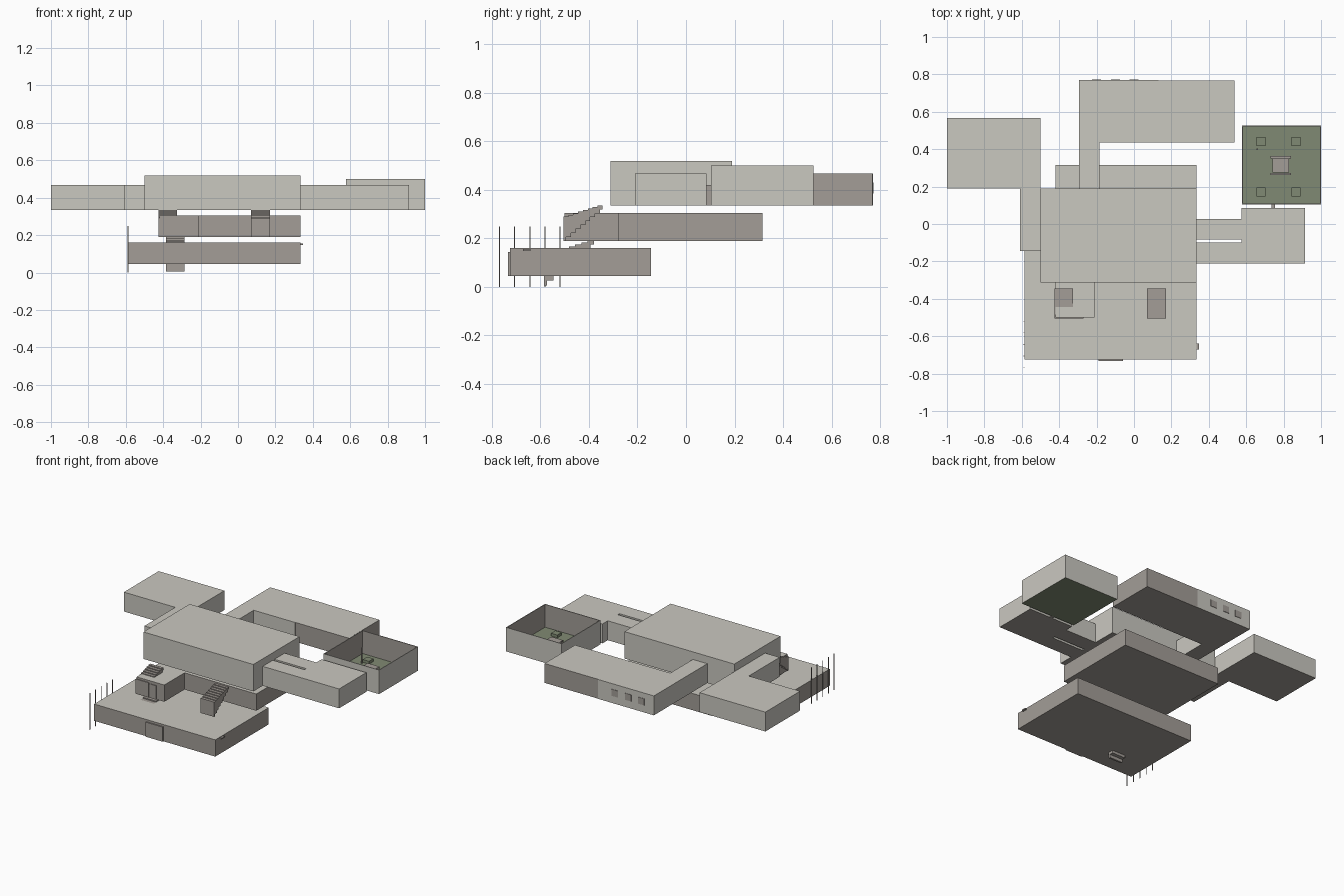
import bpy, bmesh, math

if "Cube" in bpy.data.objects:
    bpy.data.objects.remove(bpy.data.objects["Cube"])


def mat(name, rgb):
    lin = [((c / 255 + 0.055) / 1.055) ** 2.4 for c in rgb]
    m = bpy.data.materials.new(name)
    m.diffuse_color = (*lin, 1)
    m.use_nodes = True
    m.node_tree.nodes["Principled BSDF"].inputs["Base Color"].default_value = m.diffuse_color
    return m


LIGHT = mat("light_concrete", (202, 200, 192))
DARK = mat("dark_concrete", (163, 157, 151))
GREEN = mat("grass_green", (128, 138, 115))


def finish(name, bm, mats, rule=None):
    bmesh.ops.recalc_face_normals(bm, faces=bm.faces[:])
    bm.normal_update()
    for f in bm.faces:
        f.material_index = rule(f) if rule else 0
    me = bpy.data.meshes.new(name)
    bm.to_mesh(me)
    bm.free()
    for m in mats:
        me.materials.append(m)
    ob = bpy.data.objects.new(name, me)
    bpy.context.collection.objects.link(ob)
    return ob


def prism(name, pts, z0, z1, mats, rule=None):
    """Extrude a plan outline from z0 to z1."""
    bm = bmesh.new()
    base = bm.faces.new([bm.verts.new((x, y, z0)) for x, y in pts])
    ext = bmesh.ops.extrude_face_region(bm, geom=[base])
    for v in ext["geom"]:
        if isinstance(v, bmesh.types.BMVert):
            v.co.z = z1
    return finish(name, bm, mats, rule)


def box(name, x0, x1, y0, y1, z0, z1, mats, rule=None):
    pts = [(x0, y0), (x1, y0), (x1, y1), (x0, y1)]
    return prism(name, pts, z0, z1, mats, rule)


def light_roof(f):
    return 1 if f.normal.z > 0.5 else 0


def dark_base(f):
    return 1 if f.normal.z < -0.5 else 0


WALLED = [DARK, LIGHT]   # dark walls, light roof
PALE = [LIGHT, DARK]     # light walls and roof, dark underside

# Lower and middle storeys
box("lower_storey", -0.585, 0.335, -0.725, -0.145, 0.045, 0.16, WALLED, light_roof)
prism("middle_storey", [(-0.42, -0.5), (-0.21, -0.5), (-0.21, -0.28), (0.335, -0.28),
                        (0.335, 0.315), (-0.42, 0.315)], 0.19, 0.305, WALLED, light_roof)

# Upper storey hall and wings
Z0, Z1 = 0.335, 0.468
box("upper_hall", -0.5, 0.335, -0.312, 0.19, Z0, 0.52, PALE, dark_base)
prism("left_wing", [(-0.61, -0.145), (-0.5, -0.145), (-0.5, 0.567), (-1, 0.567),
                    (-1, 0.19), (-0.61, 0.19)], Z0, Z1, PALE, dark_base)
prism("back_wing", [(-0.295, 0.19), (-0.185, 0.19), (-0.185, 0.435), (0.13, 0.435),
                    (0.13, 0.77), (-0.295, 0.77)], Z0, Z1, PALE, dark_base)
box("back_wing_annex", 0.13, 0.537, 0.437, 0.768, Z0, Z1, WALLED, light_roof)
prism("right_wing", [(0.335, -0.21), (0.915, -0.21), (0.915, 0.085), (0.575, 0.085),
                     (0.575, 0.028), (0.335, 0.028), (0.335, -0.082), (0.575, -0.082),
                     (0.575, -0.1), (0.335, -0.1)], Z0, Z1, PALE, dark_base)

# Walled courtyard: open shell, dark inside, grass floor
CX, CY = 0.788, 0.315
bm = bmesh.new()
H = 0.211


def ring(h, z):
    return [bm.verts.new((CX + a * h, CY + b * h, z))
            for a, b in ((-1, -1), (1, -1), (1, 1), (-1, 1))]


rings = [ring(H, Z0), ring(H, 0.5), ring(H - 0.005, 0.5), ring(H - 0.005, Z0 + 0.008)]
for lo, hi in zip(rings, rings[1:]):
    for i in range(4):
        j = (i + 1) % 4
        bm.faces.new((lo[i], lo[j], hi[j], hi[i]))
bm.faces.new(rings[0])
bm.faces.new(rings[3])


def yard_rule(f):
    c = f.calc_center_median()
    if abs(f.normal.z) > 0.5:
        return 0 if c.z > 0.45 else 2
    outward = f.normal.x * (c.x - CX) + f.normal.y * (c.y - CY) > 0
    return 0 if outward else 1


finish("courtyard", bm, [LIGHT, DARK, GREEN], yard_rule)

# Courtyard planters, table, benches and lamp post
for sx, x in enumerate((0.68, 0.866)):
    for sy, y in enumerate((0.17, 0.44)):
        box(f"planter_{sx}{sy}", x - 0.024, x + 0.024, y - 0.024, y + 0.024,
            0.343, 0.362, [GREEN])
box("table", 0.74, 0.83, 0.275, 0.35, 0.343, 0.385, [DARK])
for i, y in enumerate((0.268, 0.357)):
    box(f"bench_{i}", 0.73, 0.84, y - 0.006, y + 0.006, 0.343, 0.362, [DARK])
box("lamp_post", 0.656, 0.664, 0.396, 0.404, 0.343, 0.45, [DARK])
box("courtyard_door", 0.735, 0.755, 0.085, 0.104, Z0, 0.42, [DARK])


# Stair flights: shallow treads above, stepped soffit below
def stair(name, x0, x1, y0, y1, z0, zf, z1, n=8):
    dy = (y1 - y0) / n
    pts = [(y0, z0)]
    for i in range(n):
        z = zf + (z1 - zf) * (i + 1) / n
        pts += [(y0 + i * dy, z), (y0 + (i + 1) * dy, z)]
    rise = (z1 - 0.015 - z0) / n
    for i in range(n - 1, -1, -1):
        y = y0 + (i + 0.5) * dy
        pts += [(y + dy * 0.5 if i == n - 1 else y + dy, z0 + (i + 1) * rise),
                (y, z0 + (i + 1) * rise)]
    pts.append((y0 + 0.5 * dy, z0))
    # drop consecutive duplicates
    pts = [p for i, p in enumerate(pts) if math.dist(p, pts[i - 1]) > 1e-5]
    bm = bmesh.new()
    a = [bm.verts.new((x0, y, z)) for y, z in pts]
    b = [bm.verts.new((x1, y, z)) for y, z in pts]
    bm.faces.new(a)
    bm.faces.new(b[::-1])
    for i in range(len(a)):
        j = (i + 1) % len(a)
        bm.faces.new((a[i], b[i], b[j], a[j]))
    finish(name, bm, [DARK])


stair("left_upper_stair", -0.425, -0.325, -0.505, -0.345, 0.19, 0.285, 0.335)
stair("right_upper_stair", 0.07, 0.172, -0.505, -0.345, 0.19, 0.285, 0.335)
stair("lower_stair", -0.385, -0.285, -0.585, -0.38, 0.005, 0.13, 0.19)

# Poles along the left side of the lower storey
for i in range(5):
    y = -0.768 + i * 0.062
    box(f"pole_{i}", -0.59, -0.586, y - 0.002, y + 0.002, 0.0, 0.25, [DARK])

# Doors, wall lamp and windows
box("front_door", -0.19, -0.06, -0.733, -0.725, 0.045, 0.145, [DARK])
box("middle_door", -0.34, -0.27, -0.504, -0.5, 0.19, 0.285, [DARK])
box("side_canopy", 0.335, 0.348, -0.672, -0.64, 0.148, 0.156, [DARK])
for i, x in enumerate((0.0, -0.1, -0.2)):
    box(f"back_window_{i}", x - 0.024, x + 0.024, 0.77, 0.773, 0.385, 0.43, [DARK])
